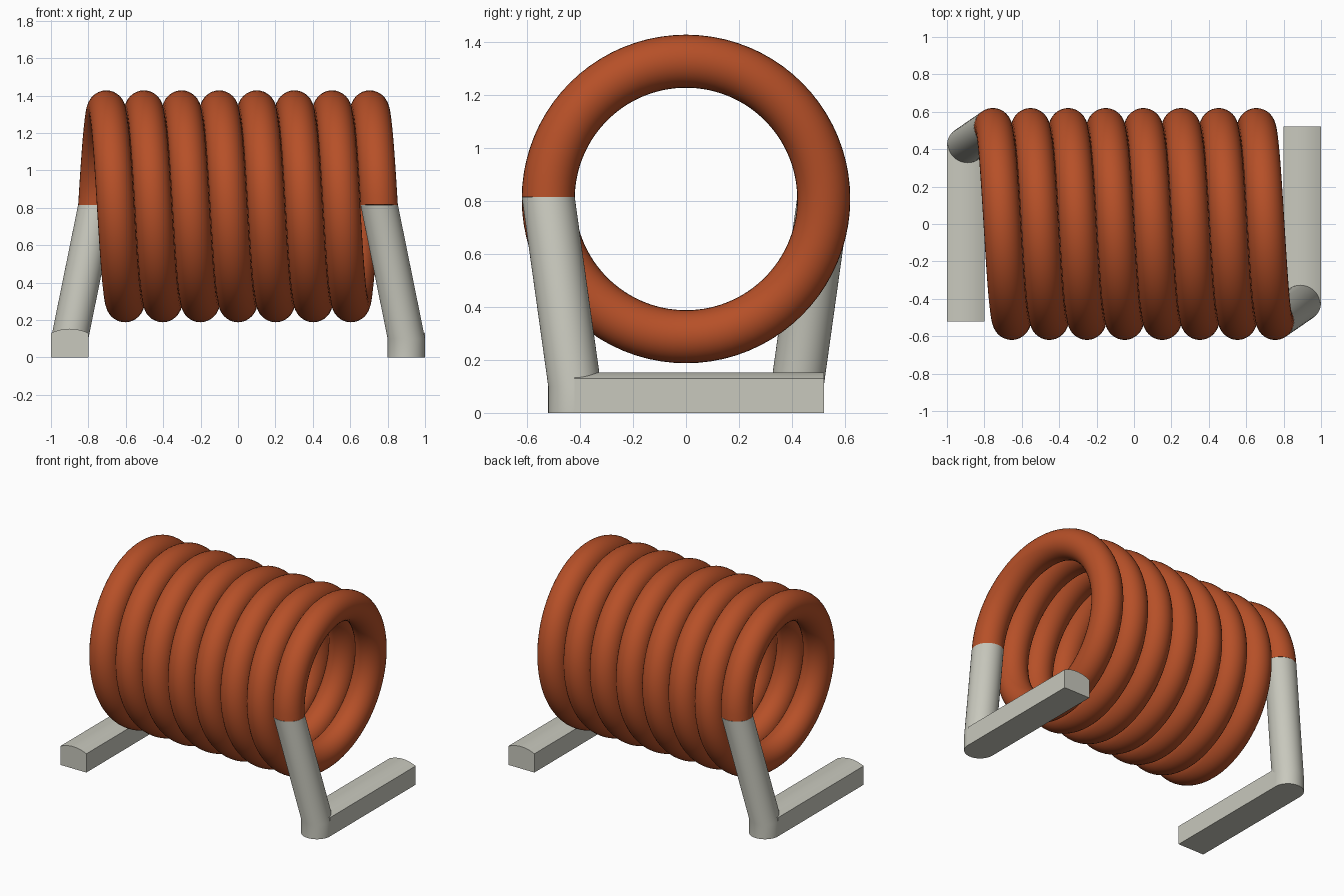
import bpy, bmesh, math

cube = bpy.data.objects.get("Cube")
if cube:
    bpy.data.objects.remove(cube, do_unlink=True)


def material(name, rgb):
    m = bpy.data.materials.new(name)
    m.use_nodes = True
    m.diffuse_color = (*rgb, 1)
    bsdf = m.node_tree.nodes["Principled BSDF"]
    bsdf.inputs["Base Color"].default_value = (*rgb, 1)
    bsdf.inputs["Roughness"].default_value = 0.6
    return m


COPPER = material("copper orange", (0.47, 0.08, 0.021))
TIN = material("tin grey", (0.58, 0.58, 0.51))

COIL_R, WIRE_R, AXIS_Z = 0.52, 0.1, 0.8075
TURNS, HALF_LEN, JOINT_Z = 7.5, 0.755, 0.815
FOOT_X, FOOT_Y = 0.9, 0.42


def loft(name, rings, mat, turn=0.0):
    """Skin a list of equal-sized point rings and cap both ends."""
    bm = bmesh.new()
    loops = [[bm.verts.new(p) for p in ring] for ring in rings]
    n = len(loops[0])
    for a, b in zip(loops, loops[1:]):
        for i in range(n):
            j = (i + 1) % n
            bm.faces.new((a[i], a[j], b[j], b[i]))
    bm.faces.new(loops[0])
    bm.faces.new(loops[-1])
    bmesh.ops.recalc_face_normals(bm, faces=bm.faces)
    mesh = bpy.data.meshes.new(name)
    bm.to_mesh(mesh)
    bm.free()
    mesh.materials.append(mat)
    ob = bpy.data.objects.new(name, mesh)
    ob.rotation_euler.z = turn
    bpy.context.collection.objects.link(ob)
    bpy.ops.object.select_all(action='DESELECT')
    ob.select_set(True)
    bpy.context.view_layer.objects.active = ob
    bpy.ops.object.shade_smooth_by_angle(angle=math.radians(30))
    return ob


def circle(x, y, z, n=48):
    return [(x + WIRE_R * math.cos(2 * math.pi * i / n),
             y + WIRE_R * math.sin(2 * math.pi * i / n), z) for i in range(n)]


# Coil: starts at the back left, rises over the top, ends at the front right
trim = math.asin((JOINT_Z - AXIS_Z) / COIL_R)
total = 2 * math.pi * TURNS
steps, sides = 600, 32
rings = []
for s in range(steps + 1):
    a = trim + (total - 2 * trim) * s / steps
    x = -HALF_LEN + 2 * HALF_LEN * a / total
    ring = []
    for i in range(sides):
        t = 2 * math.pi * i / sides
        r = COIL_R + WIRE_R * math.cos(t)
        ring.append((x + WIRE_R * math.sin(t),
                     r * math.cos(a), AXIS_Z + r * math.sin(a)))
    rings.append(ring)
loft("wire_coil", rings, COPPER)

# Foot bar section: flat sides with a gently crowned top
section = [(-WIRE_R, 0), (WIRE_R, 0)]
for i in range(13):
    u = 1 - i / 6
    section.append((WIRE_R * u, 0.13 + 0.023 * (1 - u * u)))

# Two leads, the second turned half way round the vertical axis
for side, turn in (("left", 0.0), ("right", math.pi)):
    # slanted leg standing on a short round heel
    loft(side + "_leg", [circle(FOOT_X, -FOOT_Y, 0),
                         circle(FOOT_X, -FOOT_Y, 0.1),
                         circle(HALF_LEN, -COIL_R, JOINT_Z)], TIN, turn)
    # solder foot running along the depth
    loft(side + "_foot", [[(FOOT_X + x, y, z) for x, z in section]
                          for y in (-FOOT_Y, 0.52)], TIN, turn)
